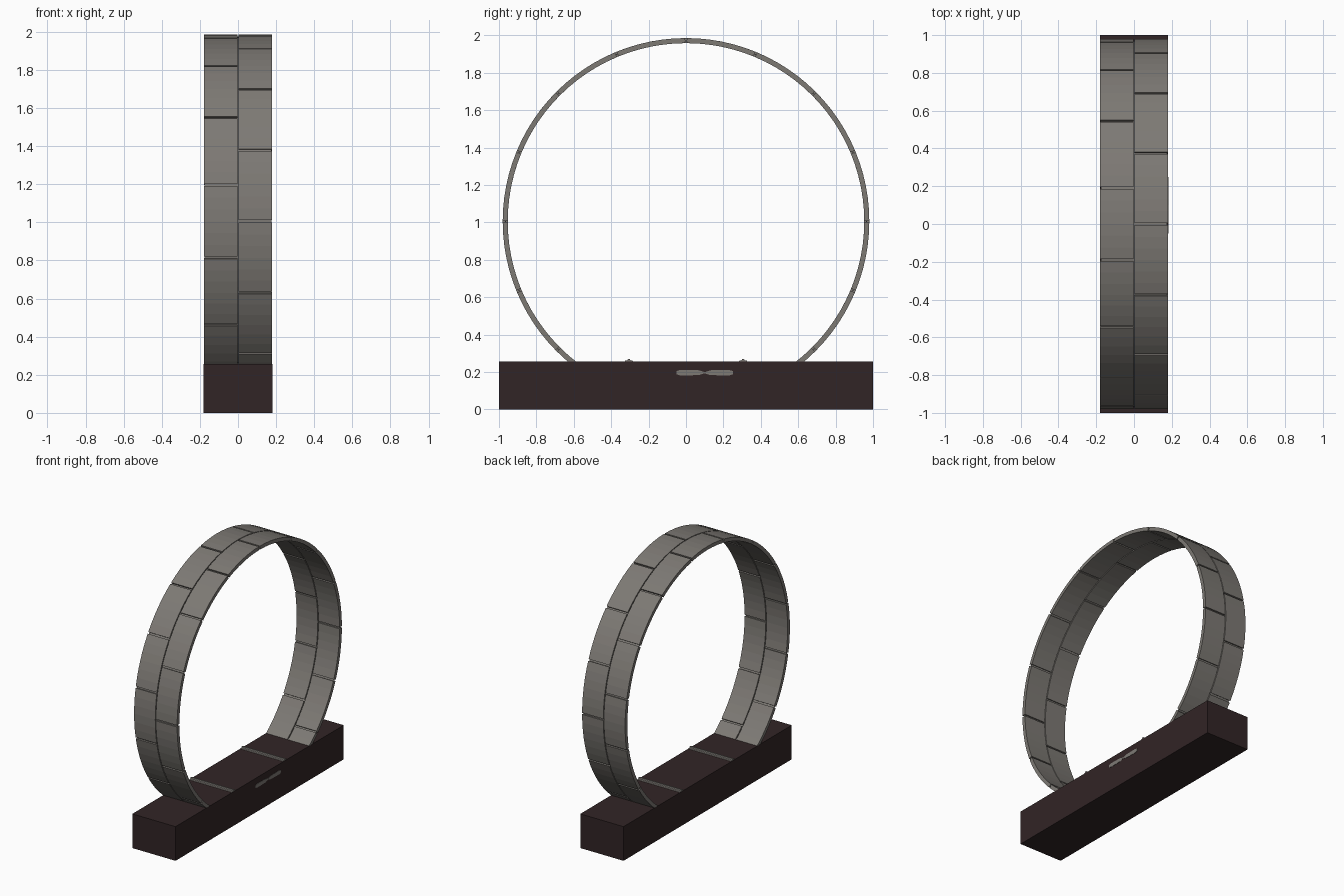
import bpy, bmesh, math

if "Cube" in bpy.data.objects:
    bpy.data.objects.remove(bpy.data.objects["Cube"])

def material(name, rgb):
    m = bpy.data.materials.new(name)
    m.diffuse_color = (*rgb, 1)
    m.use_nodes = True
    m.node_tree.nodes["Principled BSDF"].inputs["Base Color"].default_value = m.diffuse_color
    return m

STONE = material("warm grey", (0.205, 0.192, 0.175))
BROWN = material("dark brown", (0.031, 0.018, 0.019))
CENTRE_Z, HALF_W, BASE_TOP = 1.005, 0.18, 0.257

def finish(name, bm, mat):
    bmesh.ops.recalc_face_normals(bm, faces=bm.faces)
    me = bpy.data.meshes.new(name)
    bm.to_mesh(me)
    bm.free()
    me.materials.append(mat)
    ob = bpy.data.objects.new(name, me)
    bpy.context.collection.objects.link(ob)
    return ob

def arc(bm, x0, x1, r0, r1, a0, a1, steps):
    """Curved slab around the x axis."""
    rings = []
    for i in range(steps + 1):
        a = a0 + (a1 - a0) * i / steps
        c, s = math.cos(a), math.sin(a)
        rings.append([bm.verts.new((x, r * c, CENTRE_Z + r * s))
                      for x, r in ((x0, r0), (x1, r0), (x1, r1), (x0, r1))])
    for p, q in zip(rings, rings[1:]):
        for k in range(4):
            bm.faces.new((p[k], p[(k + 1) % 4], q[(k + 1) % 4], q[k]))
    bm.faces.new(rings[0])
    bm.faces.new(rings[-1])

def clip_below(bm, z):
    """Cut away what is buried in the base."""
    bmesh.ops.bisect_plane(bm, geom=bm.verts[:] + bm.edges[:] + bm.faces[:],
                           plane_co=(0, 0, z), plane_no=(0, 0, 1), clear_inner=True)
    bmesh.ops.holes_fill(bm, edges=[e for e in bm.edges if e.is_boundary], sides=8)

def prism(name, profile, place, x0, x1, mat):
    """Extrude a (y, z) profile along x."""
    bm = bmesh.new()
    f = bm.faces.new([bm.verts.new((x0, y + place[0], z + place[1])) for y, z in profile])
    ext = bmesh.ops.extrude_face_region(bm, geom=[f])["geom"]
    bmesh.ops.translate(bm, vec=(x1 - x0, 0, 0),
                        verts=[v for v in ext if isinstance(v, bmesh.types.BMVert)])
    return finish(name, bm, mat)

# base block
prism("base", [(-1, 0), (1, 0), (1, BASE_TOP), (-1, BASE_TOP)], (0, 0), -HALF_W, HALF_W, BROWN)

# two staggered rows of curved plates
STEP = math.tau / 16
GAP = 0.006 / 0.97
for name, x0, x1, shift in (("left_plates", -0.179, -0.003, 0.5), ("right_plates", 0.003, 0.179, 0.0)):
    bm = bmesh.new()
    for i in range(16):
        a = (i + shift) * STEP
        arc(bm, x0, x1, 0.953, 0.98, a + GAP, a + STEP - GAP, 6)
    clip_below(bm, 0.24)
    finish(name, bm, STONE)

# thin core behind the plate joints
bm = bmesh.new()
arc(bm, -0.176, 0.176, 0.963, 0.969, -math.pi / 3.6, math.pi * (1 + 1 / 3.6), 96)
clip_below(bm, 0.24)
finish("ring_core", bm, STONE)

# low cross rails on top of the base
RAIL = [(-0.025, -0.004), (0.025, -0.004), (0.02, 0.003), (0.008, 0.005),
        (0.005, 0.013), (-0.005, 0.013), (-0.008, 0.005), (-0.02, 0.003)]
for name, y in (("front_rail", -0.305), ("back_rail", 0.305)):
    prism(name, RAIL, (y, BASE_TOP), -0.178, 0.178, STONE)

# two tapered plates on the right side of the base
PLATE = [(0.0, 0.003), (0.03, 0.013), (0.13, 0.015), (0.15, 0.009),
         (0.15, -0.009), (0.13, -0.015), (0.03, -0.013), (0.0, -0.003)]
for name, side in (("front_side_plate", -1), ("back_side_plate", 1)):
    prism(name, [(side * y, z) for y, z in PLATE], (0.1, 0.196), 0.178, 0.182, STONE)
